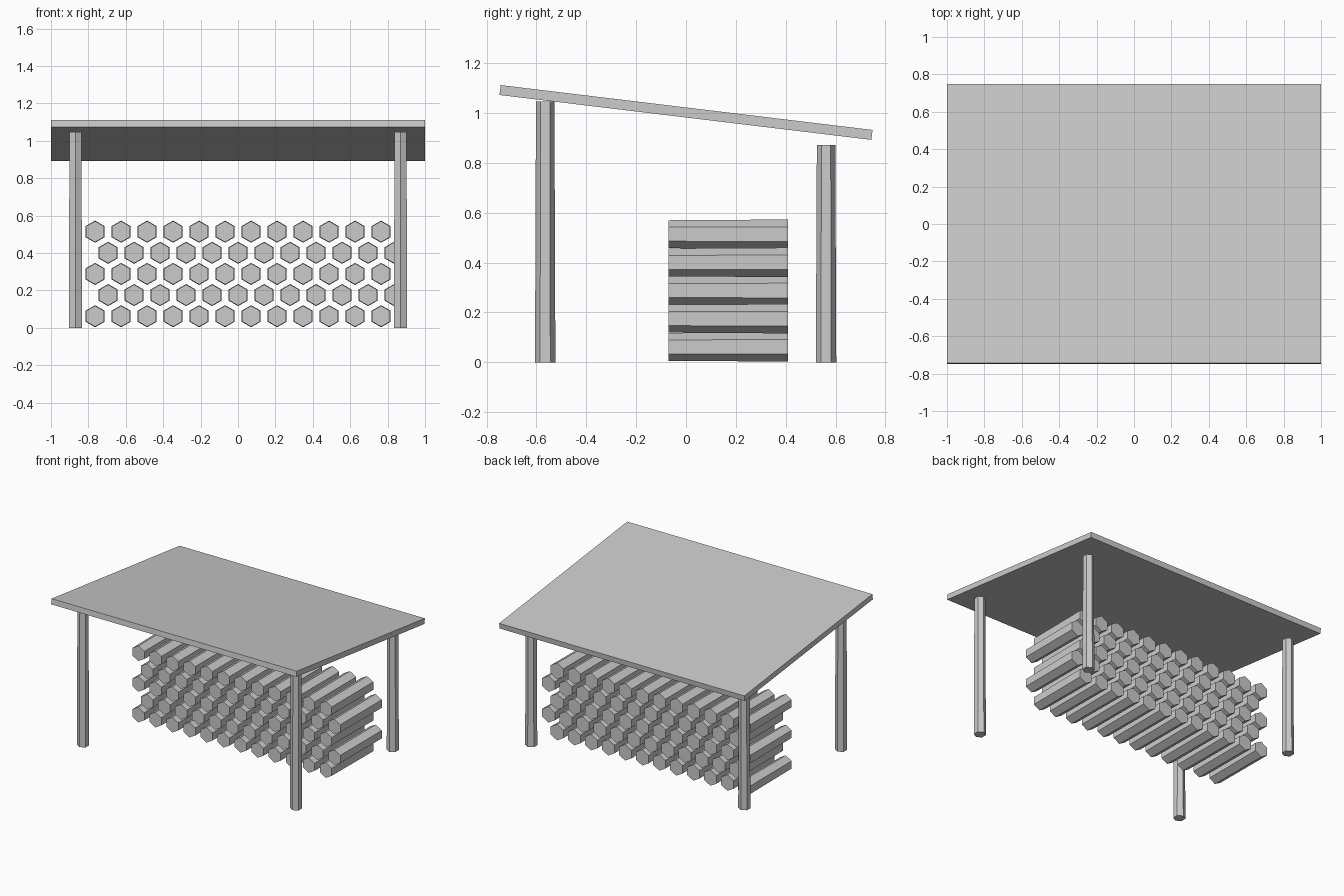
import bpy
import math

if "Cube" in bpy.data.objects:
    bpy.data.objects.remove(bpy.data.objects["Cube"])


def hex_pole(name, r_start, r_end, length, loc, rot=(0, 0, 0)):
    bpy.ops.mesh.primitive_cone_add(vertices=6, radius1=r_start, radius2=r_end,
                                    depth=length, location=loc, rotation=rot)
    bpy.context.object.name = name


# Sloping roof slab, high at the front
bpy.ops.mesh.primitive_cube_add(size=1, location=(0, 0, 1.0025),
                                rotation=(-0.12, 0, 0))
roof = bpy.context.object
roof.name = "roof"
roof.scale = (2.0, 1.503, 0.04)

# Four slightly tapered hexagonal posts
for side, sx in (("left", -1), ("right", 1)):
    for end, y, h in (("front", -0.565, 1.047), ("back", 0.562, 0.872)):
        hex_pole(f"{end}_{side}_post", 0.041, 0.037, h, (sx * 0.869, y, h / 2))

# Stacked firewood: five staggered rows of twelve logs
for row in range(5):
    for col in range(12):
        x = -0.764 + 0.139 * col + 0.0695 * (row % 2)
        z = 0.062 + 0.113 * row
        hex_pole(f"log_{row + 1}_{col + 1}", 0.059, 0.056, 0.48,
                 (x, 0.17, z), (math.pi / 2, 0, 0))
